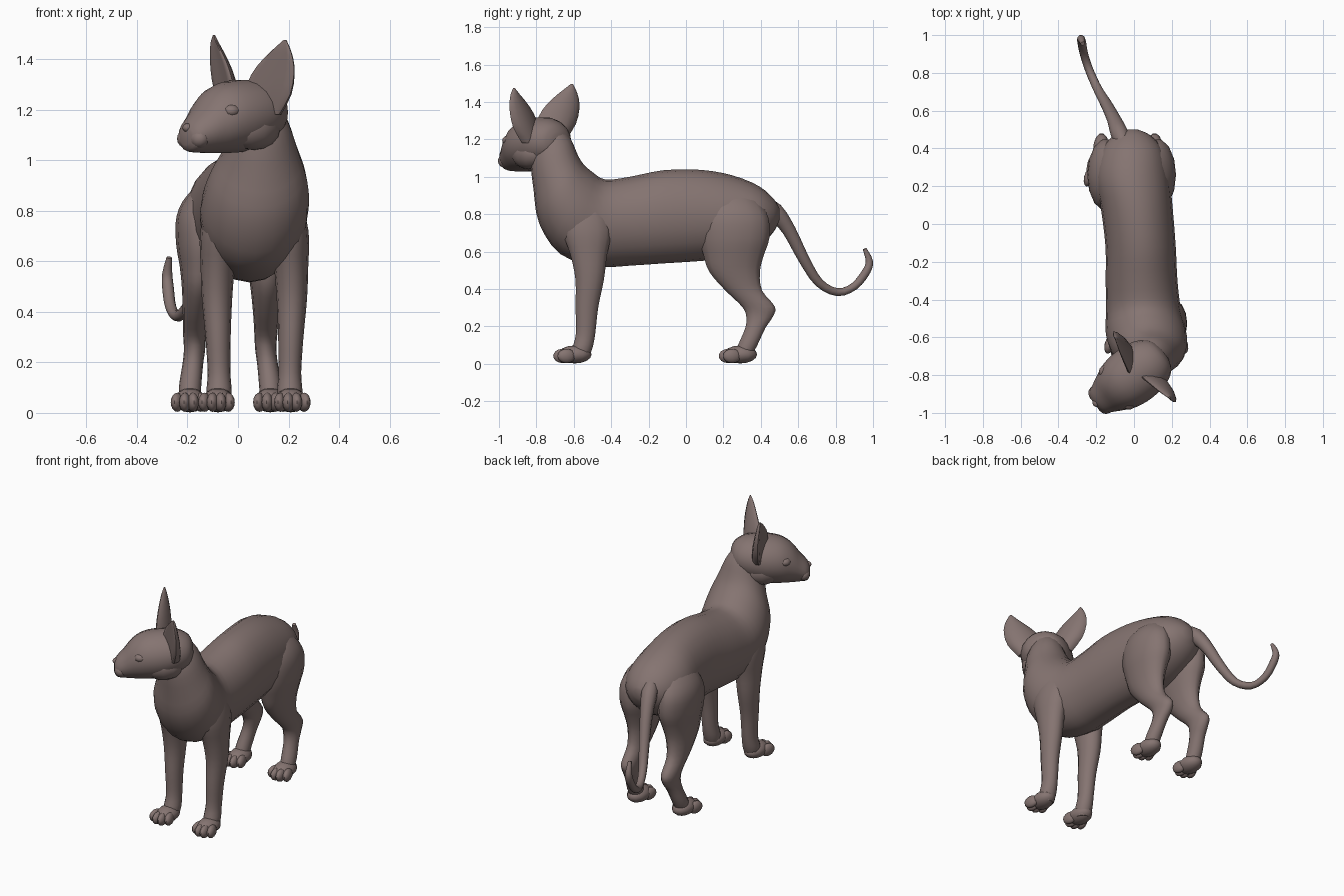
import bpy, bmesh, math
from mathutils import Vector as V, Matrix

if "Cube" in bpy.data.objects:
    bpy.data.objects.remove(bpy.data.objects["Cube"])

skin = bpy.data.materials.new("bare_skin_taupe")
skin.diffuse_color = (0.235, 0.175, 0.165, 1)
skin.use_nodes = True
skin.node_tree.nodes["Principled BSDF"].inputs["Base Color"].default_value = skin.diffuse_color
UP = V((0, 0, 1))


def finish(bm, name, angle=50):
    bmesh.ops.recalc_face_normals(bm, faces=bm.faces)
    me = bpy.data.meshes.new(name)
    bm.to_mesh(me)
    bm.free()
    me.materials.append(skin)
    ob = bpy.data.objects.new(name, me)
    bpy.context.collection.objects.link(ob)
    bpy.ops.object.select_all(action='DESELECT')
    ob.select_set(True)
    bpy.context.view_layer.objects.active = ob
    bpy.ops.object.shade_smooth_by_angle(angle=math.radians(angle))
    return ob


def smooth_path(rings, steps):
    """Interpolate (centre, u, v) rings with a Catmull-Rom curve."""
    out = []
    for i in range(len(rings) - 1):
        p = [rings[max(0, min(len(rings) - 1, i + k))] for k in (-1, 0, 1, 2)]
        for s in range(steps):
            t = s / steps
            w = (-t + 2*t*t - t**3, 2 - 5*t*t + 3*t**3, t + 4*t*t - 3*t**3, t**3 - t*t)
            out.append([sum((p[k][j] * w[k] * 0.5 for k in range(4)), V((0, 0, 0))) for j in range(3)])
    return out + [rings[-1]]


def loft(name, rings, sides=16, steps=3, bend=0):
    """Skin closed rings; bend cups the section towards a crescent."""
    bm = bmesh.new()
    loops = []
    for c, u, v in smooth_path(rings, steps):
        loop = []
        for k in range(sides):
            a = math.tau * k / sides
            ca, sa = math.cos(a), math.sin(a)
            loop.append(bm.verts.new(c + u * ca + v * (sa + bend * ca * ca)))
        loops.append(loop)
    for A, B in zip(loops, loops[1:]):
        for k in range(sides):
            n = (k + 1) % sides
            bm.faces.new((A[k], A[n], B[n], B[k]))
    bm.faces.new(loops[0])
    bm.faces.new(loops[-1])
    return finish(bm, name)


def blobs(name, items):
    """Join ellipsoids given as (centre, radii, turn about z)."""
    bm = bmesh.new()
    for c, r, turn in items:
        m = Matrix.Translation(c) @ Matrix.Rotation(turn, 4, 'Z') @ Matrix.Diagonal((*r, 1))
        bmesh.ops.create_uvsphere(bm, u_segments=12, v_segments=8, radius=1, matrix=m)
    return finish(bm, name)


# Torso and neck: x, back point (y, z), belly point (y, z), half width
torso = [
    (-.01, .50, .83, .50, .77, .03), (-.01, .47, .88, .465, .70, .10),
    (-.01, .39, .95, .385, .63, .165), (-.01, .25, 1.007, .25, .57, .197),
    (.015, .08, 1.037, .08, .55, .19), (.035, -.12, 1.035, -.12, .537, .186),
    (.04, -.30, 1.0, -.30, .525, .19), (.05, -.43, .985, -.47, .52, .198),
    (.065, -.50, 1.025, -.67, .585, .214), (.08, -.55, 1.07, -.785, .75, .195),
    (.09, -.58, 1.12, -.815, .93, .15), (.09, -.615, 1.2, -.83, 1.08, .112),
    (.08, -.67, 1.27, -.81, 1.16, .08)]
rings = []
for x, y1, z1, y2, z2, w in torso:
    a, b = V((x, y1, z1)), V((x, y2, z2))
    rings.append(((a + b) / 2, V((w, 0, 0)), (a - b) / 2))
loft("torso_and_neck", rings, 20)

# Head, turned to one side: distance forward, height, half width, half height
F = V((-.8, -.6, 0)).normalized()
R = V((.6, -.8, 0)).normalized()
C = V((.018, -.785, 0))


def at(f, r, z):
    return C + F * f + R * r + UP * z


head = [(-.175, 1.19, .04, .04), (-.15, 1.19, .10, .09), (-.08, 1.187, .142, .128),
        (.02, 1.175, .155, .144), (.11, 1.165, .145, .138), (.175, 1.145, .118, .118),
        (.225, 1.115, .092, .085), (.265, 1.095, .07, .06), (.282, 1.093, .038, .034)]
loft("head", [(at(f, 0, z), R * w, UP * h) for f, z, w, h in head], 18)

# Muzzle pads, nose, chin, eyelids and cheeks, all sunk into the head
turn = math.atan2(R.y, R.x)
face = [(at(.27, 0, 1.128), (.022, .022, .018), turn), (at(.235, 0, 1.058), (.042, .043, .028), turn)]
for s in (-1, 1):
    face.append((at(.245, .04 * s, 1.085), (.044, .038, .038), turn))
    face.append((at(.13, .098 * s, 1.195), (.042, .038, .028), turn - .5 * s))
    face.append((at(.0, .07 * s, 1.125), (.08, .12, .085), turn))
blobs("face_details", face)

# Ears: tall cupped blades. lean outward, height, half width, half thickness
ear = [(.085, 1.20, .075, .03), (.115, 1.28, .108, .03), (.147, 1.36, .10, .024),
       (.176, 1.42, .07, .017), (.198, 1.465, .034, .011), (.208, 1.495, .006, .004)]
for s, side in ((-1, "right"), (1, "left")):
    drop = .02 if s > 0 else 0
    loft(side + "_ear", [(at(-.045 - .02 * s + .03 * (z - 1.2), r * s, z - drop), (R - F * .3 * s) * w, F * t)
                         for r, z, w, t in ear], 14, 2, bend=.9)


# Legs: x, y, z, half width, half depth
def leg(name, rows, foot_x, foot_y, toe_out):
    loft(name, [(V((x, y, z)), V((a, 0, 0)), V((0, b, 0))) for x, y, z, a, b in rows], 14)
    # Paw: pad plus four closely packed toes along the front
    items = [(V((foot_x, foot_y, .05)), (.062, .09, .048), 0)]
    for k in range(4):
        d = k - 1.5
        items.append((V((foot_x + d * .031 + toe_out, foot_y - .068 + .011 * d * d, .042)),
                      (.024, .05, .038), d * .15))
    blobs(name + "_paw", items)


for x, s, side in ((-.075, -1, "right"), (.205, 1, "left")):
    leg(side + "_front_leg",
        [(x - .06 * s, -.55, .96, .02, .04), (x - .035 * s, -.545, .86, .07, .11),
         (x - .005 * s, -.53, .72, .079, .135), (x + .005 * s, -.52, .58, .068, .10),
         (x + .008 * s, -.515, .45, .06, .078), (x + .004 * s, -.53, .30, .05, .062),
         (x, -.537, .16, .045, .053), (x, -.555, .08, .05, .055), (x, -.57, .02, .04, .045)],
        x + .004 * s, -.595, .006 * s)

# Hind legs: foot x, hock x, thigh x
for x, h, top, s, side in ((-.19, -.172, -.145, -1, "right"), (.128, .11, .12, 1, "left")):
    leg(side + "_hind_leg",
        [(top * .35, .25, .97, .02, .05), (top * .75, .255, .87, .085, .14), (top, .26, .78, .098, .185),
         (top, .26, .67, .10, .19),
         (top * .9 + h * .1, .255, .58, .083, .165), (top * .6 + h * .4, .26, .49, .066, .138),
         (top * .2 + h * .8, .31, .39, .052, .10), (h, .388, .305, .045, .09),
         (h, .393, .25, .042, .072), (h * .6 + x * .4, .37, .19, .041, .055), (x, .33, .10, .044, .053),
         (x, .30, .03, .04, .045)],
        x, .29, .004 * s)

# Tail: long hooked tube tapering to the tip. x, y, z, radius
tail = [(-.045, .40, .87, .035), (-.075, .475, .815, .048), (-.105, .55, .715, .038), (-.145, .63, .56, .031),
        (-.19, .71, .435, .025), (-.235, .81, .383, .022), (-.265, .90, .415, .022),
        (-.277, .965, .495, .023), (-.28, .98, .55, .02), (-.272, .955, .615, .011)]
pts = [V(t[:3]) for t in tail]
rings = []
for i, p in enumerate(pts):
    d = (pts[min(i + 1, len(pts) - 1)] - pts[max(i - 1, 0)]).normalized()
    u = V((1, 0, 0)) - d * d.x
    u.normalize()
    rings.append((p, u * tail[i][3], d.cross(u) * tail[i][3]))
loft("tail", rings, 10)
